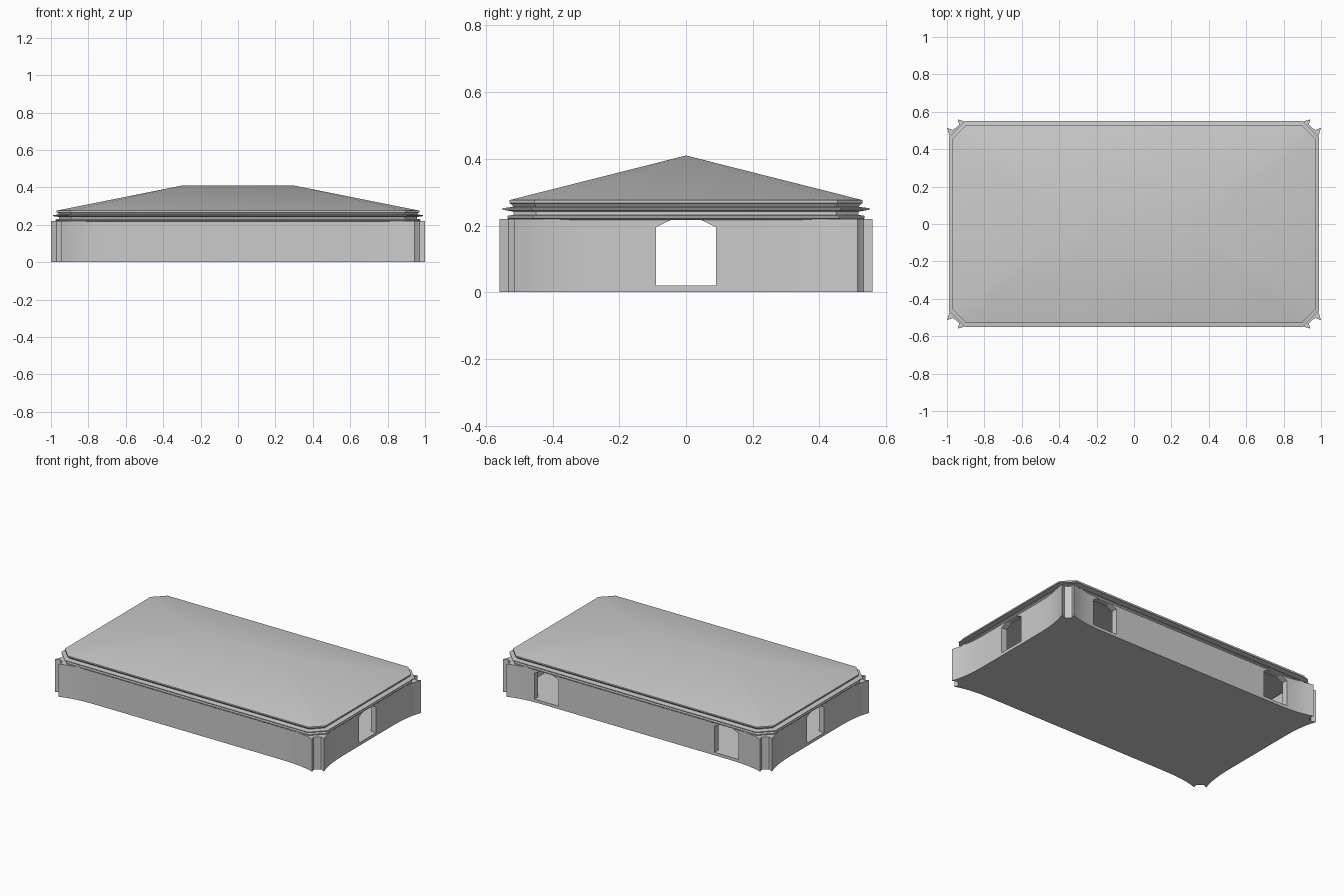
import bpy, bmesh
from math import radians

if "Cube" in bpy.data.objects:
    bpy.data.objects.remove(bpy.data.objects["Cube"])


def make(name, bm, smooth=True):
    bmesh.ops.recalc_face_normals(bm, faces=bm.faces)
    me = bpy.data.meshes.new(name)
    bm.to_mesh(me)
    bm.free()
    ob = bpy.data.objects.new(name, me)
    bpy.context.collection.objects.link(ob)
    if smooth:
        bpy.ops.object.select_all(action='DESELECT')
        ob.select_set(True)
        bpy.context.view_layer.objects.active = ob
        bpy.ops.object.shade_smooth_by_angle(angle=radians(25))
    return ob


def prism(name, pts, vec, smooth=False):
    bm = bmesh.new()
    f = bm.faces.new([bm.verts.new(p) for p in pts])
    r = bmesh.ops.extrude_face_region(bm, geom=[f])
    vs = [g for g in r['geom'] if isinstance(g, bmesh.types.BMVert)]
    bmesh.ops.translate(bm, verts=vs, vec=vec)
    return make(name, bm, smooth)


def mirror4(quarter):
    # continues a +x +y quarter outline (from the x axis to the y axis) all round
    q = quarter
    return (q + [(-x, y) for x, y in reversed(q)]
            + [(-x, -y) for x, y in q] + [(x, -y) for x, y in reversed(q)])


def octagon(d, c=0.075):
    X, Y = 0.97 + d, 0.53 + d
    c += 0.59 * d
    return mirror4([(X, Y - c), (X - c, Y)])


# Wall outline: straight middles that flare to pointed tips at the corners
STEPS, L = 8, 0.3
flare = [(i / STEPS, 0.035 * (i / STEPS) ** 3) for i in range(STEPS + 1)]
quarter = [(0.965 + o, 0.215 + L * t) for t, o in flare]
quarter += [(0.97, 0.503), (0.95, 0.515), (0.935, 0.532)]
quarter += [(0.643 + L * t, 0.525 + o) for t, o in reversed(flare)]
walls = prism("walls_and_floor", [(x, y, 0) for x, y in mirror4(quarter)], (0, 0, 0.22))

# Hollow interior and doorways
cutters = [prism("interior_cutter", [(x, y, 0.02) for x, y in octagon(-0.045)], (0, 0, 0.4))]
DOOR = [(-0.09, 0.02), (0.09, 0.02), (0.09, 0.195), (0.03, 0.224), (-0.03, 0.224), (-0.09, 0.195)]
for s in (-1, 1):
    cutters.append(prism("end_door_cutter", [(s * 0.85, a, z) for a, z in DOOR], (s * 0.3, 0, 0)))
    cutters.append(prism("back_door_cutter", [(s * 0.67 + a, 0.4, z) for a, z in DOOR], (0, 0.3, 0)))
bpy.context.view_layer.objects.active = walls
for c in cutters:
    m = walls.modifiers.new("cut", 'BOOLEAN')
    m.operation, m.solver, m.object = 'DIFFERENCE', 'EXACT', c
    bpy.ops.object.modifier_apply(modifier=m.name)
    bpy.data.objects.remove(c)
bpy.ops.object.select_all(action='DESELECT')
walls.select_set(True)
bpy.context.view_layer.objects.active = walls
bpy.ops.object.shade_smooth_by_angle(angle=radians(25))

# Moulded cornice ring
PROFILE = [(-0.045, 0.217), (-0.002, 0.217), (0.006, 0.222), (0.006, 0.229), (-0.012, 0.232),
           (-0.012, 0.242), (0.02, 0.247), (0.02, 0.252), (-0.012, 0.256), (-0.006, 0.264),
           (0.0, 0.267), (0.0, 0.276), (-0.045, 0.276)]
bm = bmesh.new()
rings = [[bm.verts.new((x, y, z)) for x, y in octagon(d)] for d, z in PROFILE]
for i, a in enumerate(rings):
    b = rings[(i + 1) % len(rings)]
    for j in range(8):
        k = (j + 1) % 8
        bm.faces.new((a[j], a[k], b[k], b[j]))
make("cornice", bm)

# Hipped roof with clipped corners
bm = bmesh.new()
e = [bm.verts.new((x, y, 0.276)) for x, y in octagon(0)]
r, l = bm.verts.new((0.3, 0, 0.41)), bm.verts.new((-0.3, 0, 0.41))
for f in ((e[7], e[0], r), (e[0], e[1], r), (e[1], e[2], l, r), (e[2], e[3], l),
          (e[3], e[4], l), (e[4], e[5], l), (e[5], e[6], r, l), (e[6], e[7], r)):
    bm.faces.new(f)
roof = make("roof", bm)
